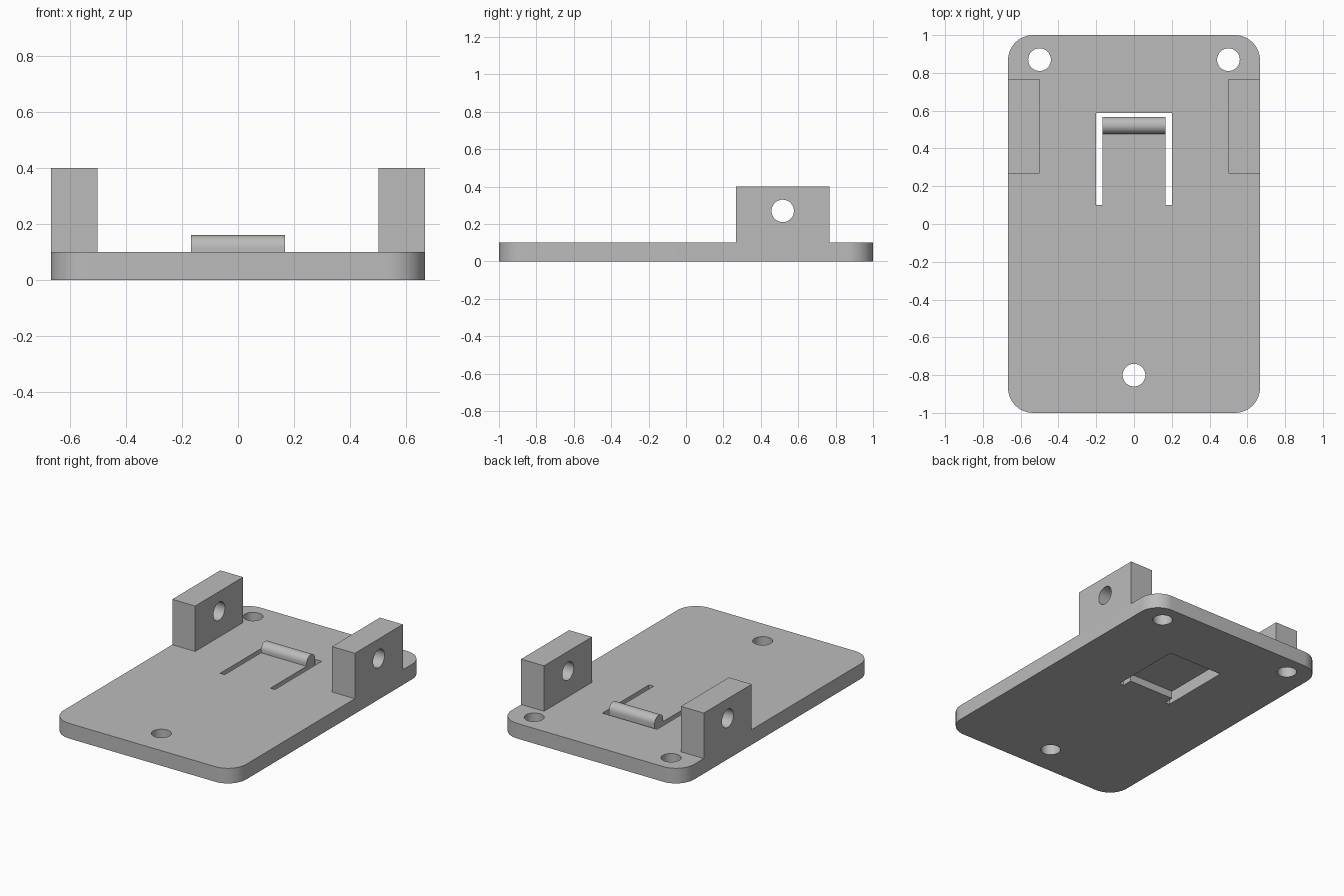
import bpy
import bmesh
from math import cos, sin, pi, radians
from mathutils import Matrix, Vector

cube = bpy.data.objects.get("Cube")
if cube:
    bpy.data.objects.remove(cube, do_unlink=True)

grey = bpy.data.materials.new("plain grey")
grey.use_nodes = True
grey.diffuse_color = (0.5, 0.5, 0.5, 1)
grey.node_tree.nodes["Principled BSDF"].inputs["Base Color"].default_value = (0.5, 0.5, 0.5, 1)

HALF_W, THICK = 0.667, 0.1
LUG_Y, HOLE_R = 0.517, 0.06
TONGUE_W, TONGUE_END = 0.167, 0.567


def prism(name, points, direction):
    """Extrude a closed outline of 3D points along a direction."""
    bm = bmesh.new()
    face = bm.faces.new([bm.verts.new(p) for p in points])
    ext = bmesh.ops.extrude_face_region(bm, geom=[face])
    moved = [v for v in ext["geom"] if isinstance(v, bmesh.types.BMVert)]
    bmesh.ops.translate(bm, verts=moved, vec=Vector(direction))
    bmesh.ops.recalc_face_normals(bm, faces=bm.faces)
    mesh = bpy.data.meshes.new(name)
    bm.to_mesh(mesh)
    bm.free()
    mesh.materials.append(grey)
    obj = bpy.data.objects.new(name, mesh)
    bpy.context.collection.objects.link(obj)
    return obj


def box(name, x0, x1, y0, y1, z0, z1):
    return prism(name, [(x0, y0, z0), (x1, y0, z0), (x1, y1, z0), (x0, y1, z0)], (0, 0, z1 - z0))


def arc(cx, cy, r, start, end, steps):
    return [(cx + r * cos(start + (end - start) * i / steps),
             cy + r * sin(start + (end - start) * i / steps)) for i in range(steps + 1)]


def circle(cx, cy):
    return arc(cx, cy, HOLE_R, 0, 2 * pi, 48)[:-1]


def finish(obj, cutters=()):
    """Cut away the helpers, then smooth the rounded walls."""
    bpy.ops.object.select_all(action='DESELECT')
    bpy.context.view_layer.objects.active = obj
    obj.select_set(True)
    for cutter in cutters:
        cutter.hide_render = True
        mod = obj.modifiers.new("cut", 'BOOLEAN')
        mod.operation, mod.solver, mod.object = 'DIFFERENCE', 'EXACT', cutter
        bpy.ops.object.modifier_apply(modifier=mod.name)
        bpy.data.objects.remove(cutter, do_unlink=True)
    bpy.ops.object.shade_smooth_by_angle(angle=radians(30))


# Base plate with rounded corners
R = 0.133
outline = []
for i, (sx, sy) in enumerate([(1, 1), (-1, 1), (-1, -1), (1, -1)]):
    outline += arc(sx * (HALF_W - R), sy * (1 - R), R, i * pi / 2, (i + 1) * pi / 2, 12)
plate = prism("base_plate", [(x, y, 0) for x, y in outline], (0, 0, THICK))

# Screw holes, U-shaped slot freeing the tongue, and the recess thinning it below
cuts = [prism("hole_cutter", [(x, y, -0.1) for x, y in circle(cx, cy)], (0, 0, 0.4))
        for cx, cy in [(-0.5, 0.87), (0.5, 0.87), (0, -0.8)]]
t, s, front, back = TONGUE_W, 0.2, 0.1, 0.588
u_shape = [(-s, front), (-t, front), (-t, TONGUE_END), (t, TONGUE_END),
           (t, front), (s, front), (s, back), (-s, back)]
cuts.append(prism("slot_cutter", [(x, y, -0.1) for x, y in u_shape], (0, 0, 0.4)))
cuts.append(box("recess_cutter", -0.18, 0.18, 0.167, 0.578, -0.1, 0.05))
finish(plate, cuts)

# Rounded catch across the tongue tip
r = 0.045
cy = TONGUE_END - r
profile = [(cy + r, THICK)] + arc(cy, 0.16 - r, r, 0, pi, 20) + [(cy - r, THICK)]
finish(prism("tongue_catch", [(-t, y, z) for y, z in profile], (2 * t, 0, 0)))

# Side lugs with a pin hole
for side, x0, x1 in [("left", 0.5, HALF_W), ("right", -HALF_W, -0.5)]:
    lug = box(side + "_lug", x0, x1, LUG_Y - 0.25, LUG_Y + 0.25, THICK, 0.4)
    pin = prism("pin_cutter", [(x0 - 0.1, y, z) for y, z in circle(LUG_Y, 0.27)], (0.4, 0, 0))
    finish(lug, [pin])
